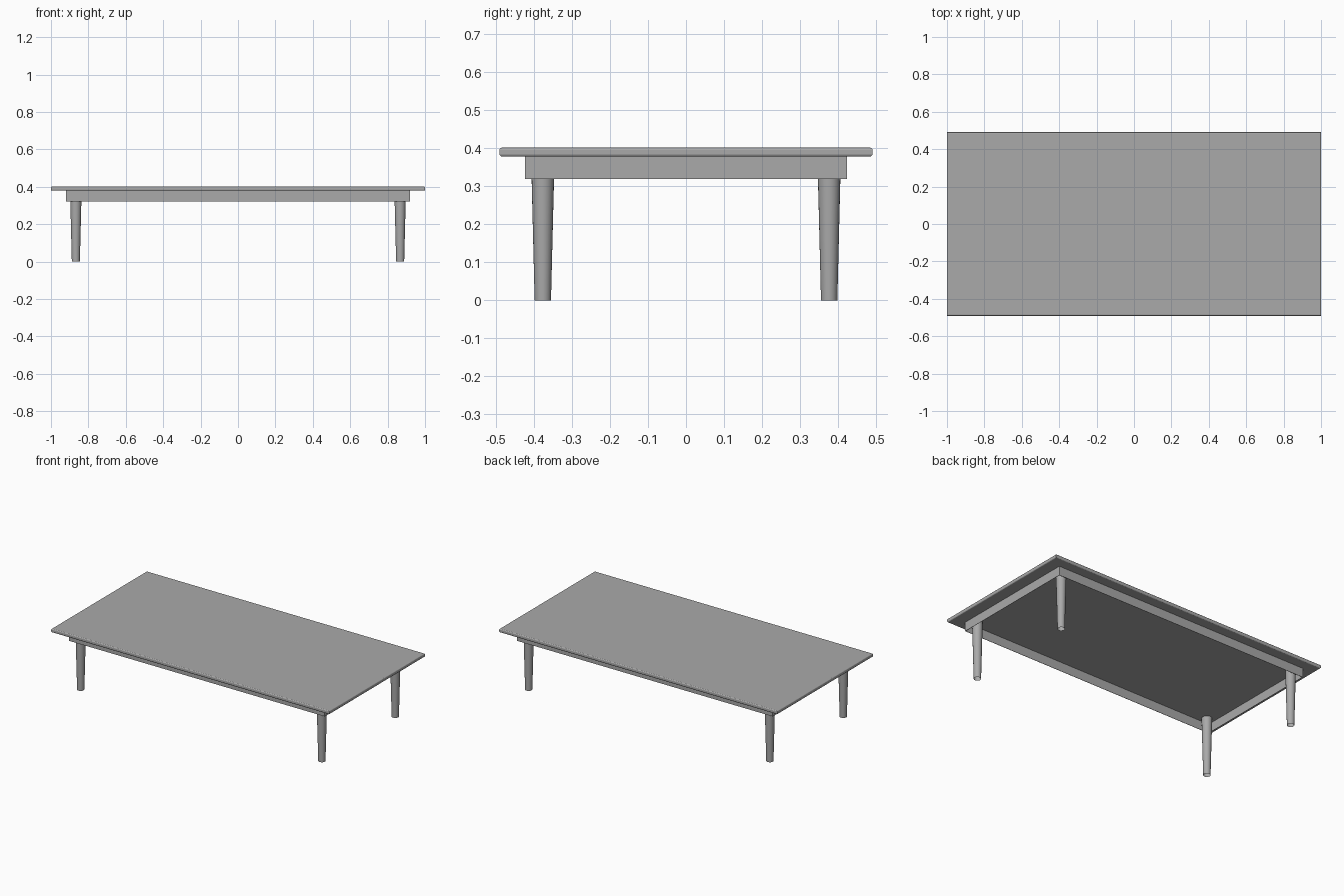
import bpy
import bmesh
from mathutils import Matrix

cube = bpy.data.objects.get("Cube")
if cube:
    bpy.data.objects.remove(cube, do_unlink=True)

GREY = (0.4, 0.4, 0.4, 1)
grey = bpy.data.materials.new("mid_grey")
grey.use_nodes = True
grey.diffuse_color = GREY
grey.node_tree.nodes["Principled BSDF"].inputs["Base Color"].default_value = GREY

TOP_Z, UNDER_Z, APRON_Z = 0.402, 0.379, 0.32


def finish(name, bm, smooth=False):
    mesh = bpy.data.meshes.new(name)
    bm.to_mesh(mesh)
    bm.free()
    mesh.materials.append(grey)
    obj = bpy.data.objects.new(name, mesh)
    bpy.context.collection.objects.link(obj)
    if smooth:
        bpy.ops.object.select_all(action='DESELECT')
        obj.select_set(True)
        bpy.context.view_layer.objects.active = obj
        bpy.ops.object.shade_smooth_by_angle()


def box(half_x, half_y, z0, z1, x=0, y=0):
    bm = bmesh.new()
    place = Matrix.Translation((x, y, (z0 + z1) / 2))
    size = Matrix.Diagonal((2 * half_x, 2 * half_y, z1 - z0, 1))
    bmesh.ops.create_cube(bm, size=1, matrix=place @ size)
    return bm


# Tabletop: thin slab with its horizontal edges eased, flat faces
bm = box(1.0, 0.491, UNDER_Z, TOP_Z)
rims = [e for e in bm.edges if abs(e.verts[0].co.z - e.verts[1].co.z) < 0.001]
bmesh.ops.bevel(bm, geom=rims, offset=0.006, segments=3, profile=0.5, affect='EDGES')
finish("tabletop", bm)

# Apron: four very thin boards under the top, open in the middle
AX, AY, BOARD = 0.92, 0.424, 0.002
for side, word in ((-1, "front"), (1, "back")):
    finish(word + "_apron", box(AX, BOARD / 2, APRON_Z, UNDER_Z, y=side * (AY - BOARD / 2)))
for side, word in ((-1, "right"), (1, "left")):
    finish(word + "_apron", box(BOARD / 2, AY - BOARD, APRON_Z, UNDER_Z, x=side * (AX - BOARD / 2)))

# Legs: round open tubes, tapering towards the floor
for sx, across in ((-1, "right"), (1, "left")):
    for sy, along in ((-1, "front"), (1, "back")):
        bm = bmesh.new()
        bmesh.ops.create_cone(
            bm, cap_ends=False, segments=24, radius1=0.0215, radius2=0.031, depth=UNDER_Z,
            matrix=Matrix.Translation((sx * 0.867, sy * 0.377, UNDER_Z / 2)))
        finish(f"{along}_{across}_leg", bm, smooth=True)
